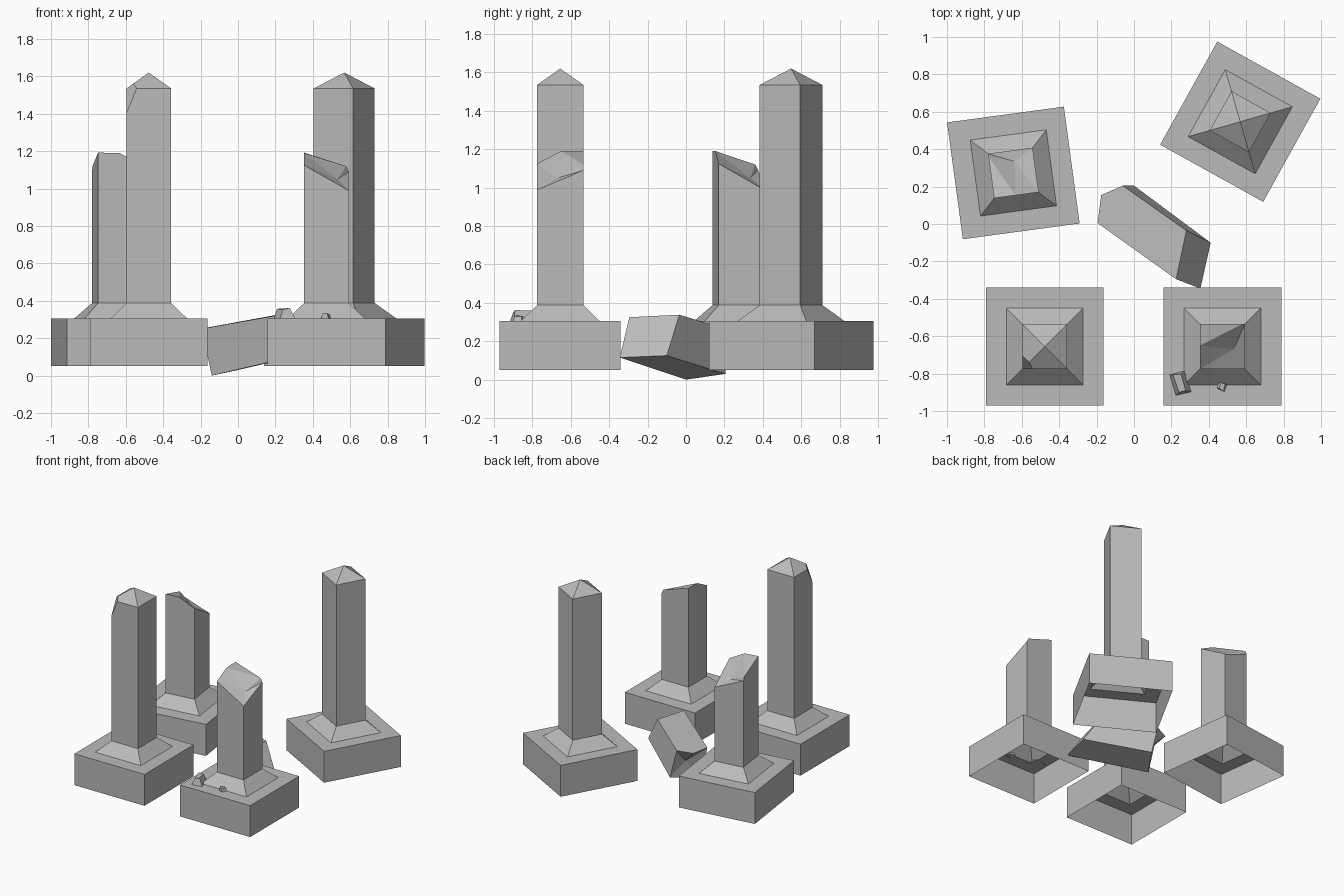
import bpy, bmesh, random
from math import radians
from mathutils import Vector, Matrix

cube = bpy.data.objects.get("Cube")
if cube:
    bpy.data.objects.remove(cube, do_unlink=True)

stone = bpy.data.materials.new("grey_stone")
stone.use_nodes = True
GREY = (0.5, 0.5, 0.5, 1)
stone.diffuse_color = GREY
stone.node_tree.nodes["Principled BSDF"].inputs["Base Color"].default_value = GREY

SHAFT = 0.12
# half width and height of each square ring, from the open bottom up
RINGS = [(0.315, 0.05), (0.315, 0.305), (0.205, 0.305), (SHAFT, 0.388)]


def finish(bm, name, loc=(0, 0, 0), turn=0):
    bmesh.ops.recalc_face_normals(bm, faces=bm.faces)
    mesh = bpy.data.meshes.new(name)
    bm.to_mesh(mesh)
    bm.free()
    mesh.materials.append(stone)
    obj = bpy.data.objects.new(name, mesh)
    obj.location = loc
    obj.rotation_euler.z = radians(turn)
    bpy.context.collection.objects.link(obj)
    return obj


def square(bm, half, heights):
    corners = [(-1, -1), (1, -1), (1, 1), (-1, 1)]
    return [bm.verts.new((x * half, y * half, z)) for (x, y), z in zip(corners, heights)]


def bridge(bm, low, high, sides=range(4)):
    for i in sides:
        j = (i + 1) % 4
        bm.faces.new((low[i], low[j], high[j], high[i]))


def plinth(bm):
    rings = [square(bm, half, [z] * 4) for half, z in RINGS]
    for low, high in zip(rings, rings[1:]):
        bridge(bm, low, high)
    return rings[-1]


def whole_pillar(name, loc, turn=0, chipped=False):
    bm = bmesh.new()
    foot = plinth(bm)
    top = square(bm, SHAFT, [1.535] * 4)
    bridge(bm, foot, top)
    tip = bm.verts.new((0, 0, 1.62))
    for i in range(4):
        bm.faces.new((top[i], top[(i + 1) % 4], tip))
    if chipped:
        # slice off the front corner below the cap
        a = Vector((-SHAFT, -0.05, 1.535))
        b = Vector((-0.065, -SHAFT, 1.535))
        c = Vector((-SHAFT, -SHAFT, 1.4))
        normal = (b - a).cross(c - a).normalized()
        if normal.x > 0:
            normal = -normal
        cut = bmesh.ops.bisect_plane(
            bm, geom=bm.verts[:] + bm.edges[:] + bm.faces[:],
            plane_co=a, plane_no=normal, clear_outer=True)
        edges = [e for e in cut["geom_cut"] if isinstance(e, bmesh.types.BMEdge)]
        bmesh.ops.edgeloop_fill(bm, edges=edges)
    return finish(bm, name, loc, turn)


def broken_pillar(name, loc, turn=0):
    bm = bmesh.new()
    foot = plinth(bm)
    top = square(bm, SHAFT, [1.125, 0.988, 1.09, 1.192])
    a, b, c, d = top
    left = bm.verts.new((-SHAFT, 0.005, 1.19))
    back = bm.verts.new((0.105, SHAFT, 1.12))
    hollow = bm.verts.new((0.06, -0.015, 1.05))
    bridge(bm, foot, top, (0, 1))
    bm.faces.new((foot[2], foot[3], d, back, c))
    bm.faces.new((foot[3], foot[0], a, left, d))
    # jagged fracture
    for tri in ((a, b, hollow), (b, c, hollow), (c, back, hollow),
                (back, left, hollow), (back, d, left), (left, a, hollow)):
        bm.faces.new(tri)
    return finish(bm, name, loc, turn)


def fallen_block():
    bm = bmesh.new()
    near = [bm.verts.new(p) for p in (
        (0.225, -0.295, 0.325), (0.28, -0.035, 0.338),
        (0.41, -0.1, 0.125), (0.355, -0.345, 0.115))]
    far = [bm.verts.new(p) for p in (
        (-0.195, 0.005, 0.25), (-0.06, 0.205, 0.265),
        (0, 0.205, 0.03), (-0.14, 0, 0))]
    ridge = bm.verts.new((-0.175, 0.155, 0.255))
    hollow = bm.verts.new((-0.07, 0.11, 0.15))
    bm.faces.new(near)
    bm.faces.new((near[0], near[1], far[1], ridge, far[0]))
    bridge(bm, near, far, (1, 2, 3))
    rim = [far[0], ridge, far[1], far[2], far[3]]
    for p, q in zip(rim, rim[1:] + rim[:1]):
        bm.faces.new((p, q, hollow))
    return finish(bm, "fallen_shaft_piece")


def chip(name, loc, size, turn, seed):
    random.seed(seed)
    bm = bmesh.new()
    bmesh.ops.create_cube(bm, size=1)
    for v in bm.verts:
        if v.co.z > 0:
            v.co.x *= 0.6
            v.co.y *= 0.8
        v.co += Vector([random.uniform(-0.12, 0.12) for _ in range(3)])
    bmesh.ops.transform(bm, matrix=Matrix.Diagonal((*size, 1)), verts=bm.verts)
    return finish(bm, name, loc, turn)


# the ring of pillars
whole_pillar("front_right_pillar", (-0.477, -0.655, 0), chipped=True)
broken_pillar("front_left_broken_pillar", (0.473, -0.655, 0))
broken_pillar("back_right_broken_pillar", (-0.645, 0.273, 0), 97.7)
whole_pillar("back_left_pillar", (0.568, 0.547, 0), -29)

# rubble
fallen_block()
chip("large_stone_chip", (0.25, -0.855, 0.33), (0.075, 0.11, 0.055), 15, 3)
chip("small_stone_chip", (0.47, -0.87, 0.315), (0.05, 0.04, 0.035), -20, 5)
